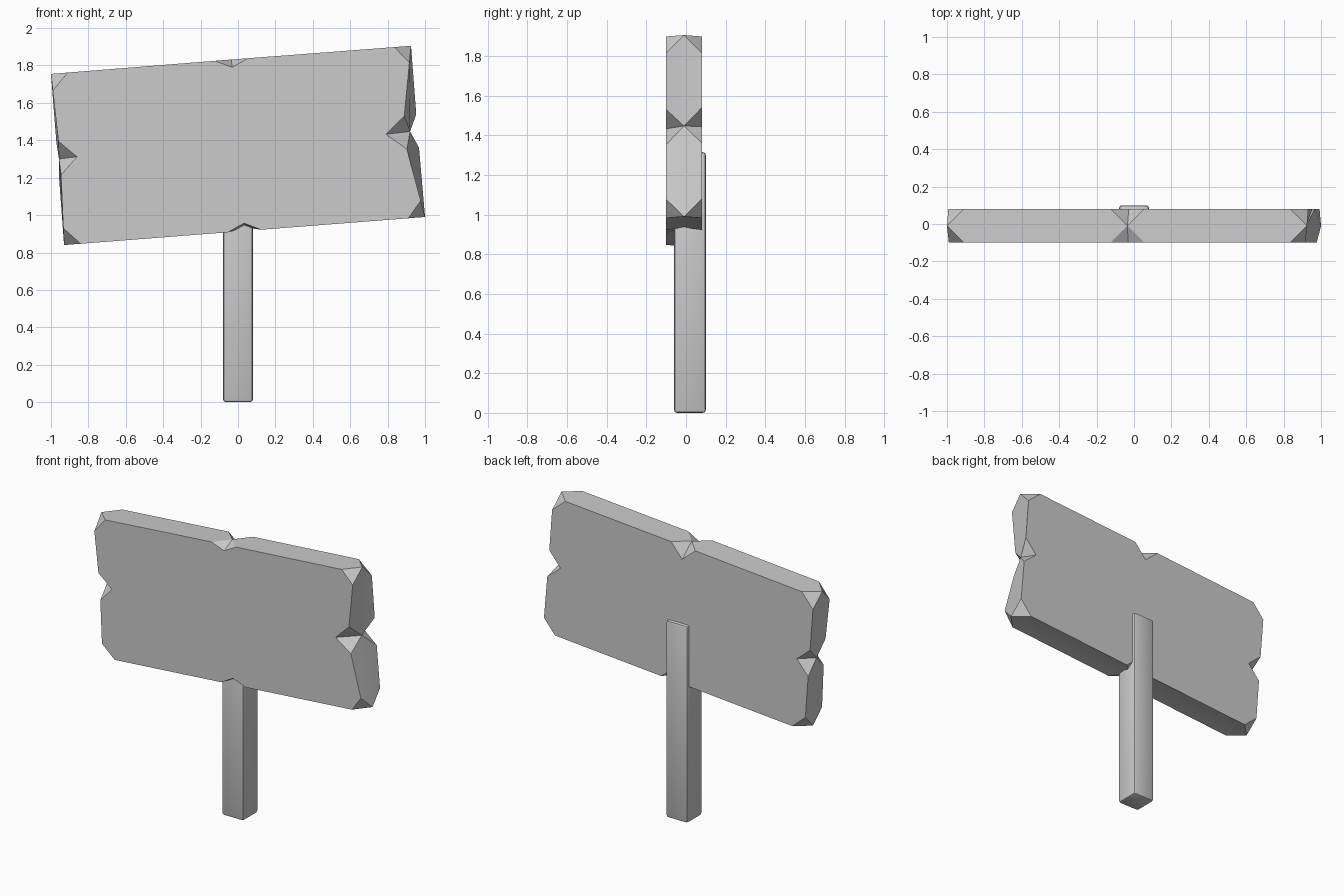
import bpy, bmesh, math
from mathutils import Vector

if "Cube" in bpy.data.objects:
    bpy.data.objects.remove(bpy.data.objects["Cube"])

CHIP = 0.09
Y_FRONT, Y_MID, Y_BACK = -0.10, -0.01, 0.08

# Board outline, clockwise from front: (front xz, middle xz, back xz, front notch depth, back notch depth)
def corner(x, z):
    return ((x, z), (x, z), (x, z), 0, 0)

outline = [
    corner(-1.0, 1.755),
    ((-0.035, 1.832), (-0.035, 1.832), (-0.035, 1.832), 0.042, CHIP),
    corner(0.925, 1.905),
    ((0.88, 1.44), (0.92, 1.447), (0.96, 1.45), CHIP, CHIP),
    corner(1.0, 0.99),
    ((0.035, 0.915), (0.035, 0.935), (0.035, 0.915), 0.042, CHIP),
    corner(-0.93, 0.84),
    ((-0.95, 1.305), (-0.957, 1.30), (-0.964, 1.298), CHIP, CHIP),
]
n = len(outline)


def finish(bm, name):
    bmesh.ops.recalc_face_normals(bm, faces=bm.faces[:])
    mesh = bpy.data.meshes.new(name)
    bm.to_mesh(mesh)
    bm.free()
    ob = bpy.data.objects.new(name, mesh)
    bpy.context.collection.objects.link(ob)
    bpy.ops.object.select_all(action='DESELECT')
    ob.select_set(True)
    bpy.context.view_layer.objects.active = ob
    bpy.ops.object.shade_smooth_by_angle(angle=math.radians(30))
    return ob


def chipped_loop(bm, side, y):
    """Each outline point becomes [before, (notch tip), after]."""
    pts = [Vector(o[side]) for o in outline]
    loop = []
    for i, p in enumerate(pts):
        before = (pts[i - 1] - p).normalized()
        after = (pts[(i + 1) % n] - p).normalized()
        depth = outline[i][3 if side == 0 else 4]
        group = [p + before * CHIP, p + after * CHIP]
        if depth:
            along = (after - before).normalized()
            group.insert(1, p + Vector((along.y, -along.x)) * depth)
        loop.append([bm.verts.new((q.x, y, q.y)) for q in group])
    return loop


# Chipped sign board
bm = bmesh.new()
mid = [bm.verts.new((o[1][0], Y_MID, o[1][1])) for o in outline]
for side, y in ((0, Y_FRONT), (2, Y_BACK)):
    loop = chipped_loop(bm, side, y)
    bm.faces.new([v for g in loop for v in g])
    for i, g in enumerate(loop):
        j = (i + 1) % n
        bm.faces.new((g[-1], loop[j][0], mid[j], mid[i]))
        for a, b in zip(g, g[1:]):
            bm.faces.new((a, b, mid[i]))
finish(bm, "sign_board")

# Post with softened edges
bm = bmesh.new()
bmesh.ops.create_cube(bm, size=1)
bmesh.ops.scale(bm, vec=(0.16, 0.16, 1.315), verts=bm.verts[:])
bmesh.ops.translate(bm, vec=(0, 0.02, 1.315 / 2), verts=bm.verts[:])
bmesh.ops.bevel(bm, geom=bm.edges[:], offset=0.015, segments=2, profile=0.5, affect='EDGES')
finish(bm, "post")
